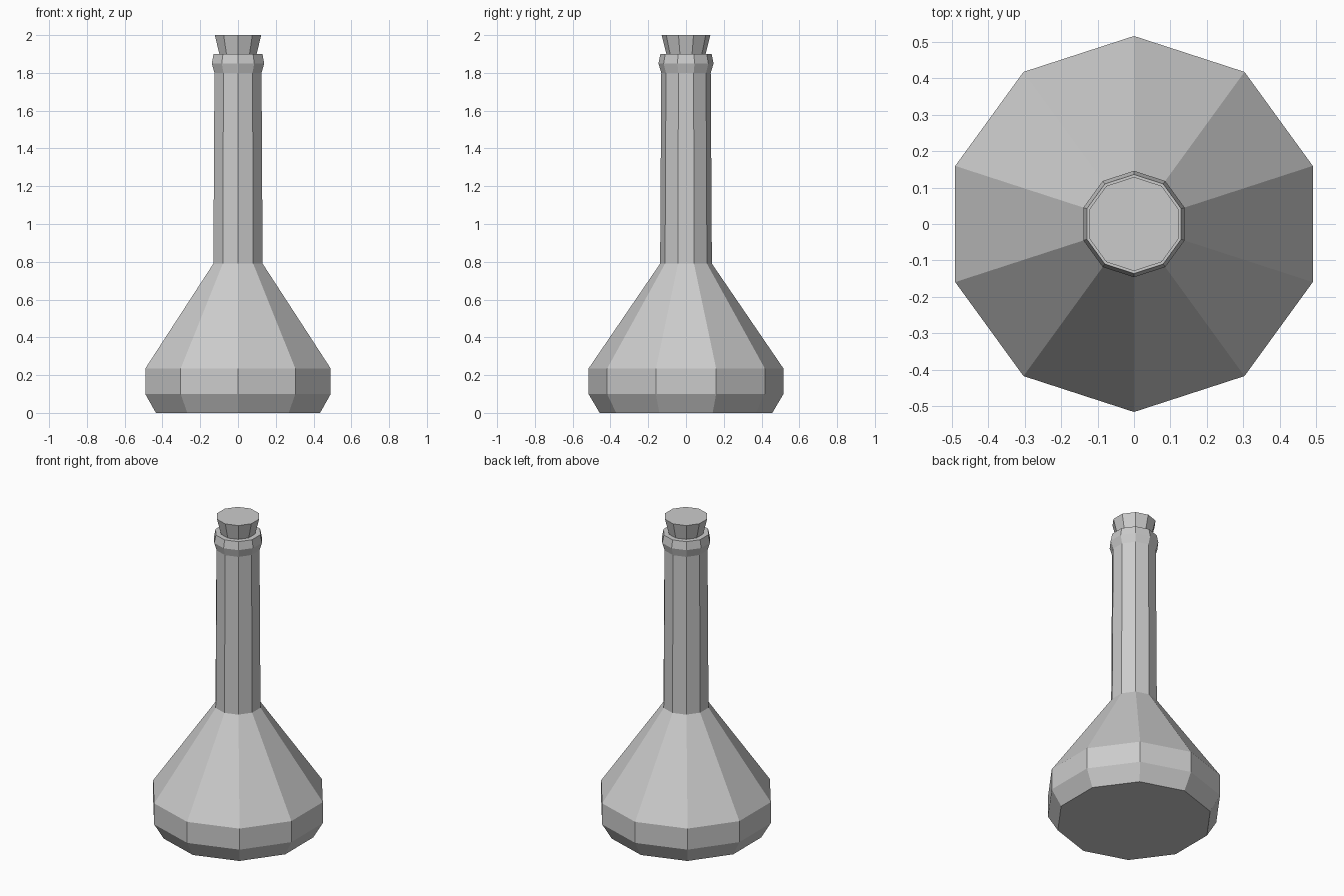
import bpy
import bmesh
from math import cos, sin, tau

SIDES = 10

cube = bpy.data.objects.get("Cube")
if cube:
    bpy.data.objects.remove(cube, do_unlink=True)

grey = bpy.data.materials.new("plain_grey")
grey.use_nodes = True
colour = (0.6, 0.6, 0.6, 1.0)
grey.diffuse_color = colour
grey.node_tree.nodes["Principled BSDF"].inputs["Base Color"].default_value = colour


def turned_part(name, profile):
    """Revolve (radius, height) points into a faceted solid, a corner facing the front."""
    bm = bmesh.new()
    rings = []
    for r, z in profile:
        rings.append([bm.verts.new((r * sin(tau * i / SIDES), -r * cos(tau * i / SIDES), z))
                      for i in range(SIDES)])
    for low, high in zip(rings, rings[1:]):
        for i in range(SIDES):
            j = (i + 1) % SIDES
            bm.faces.new((low[i], low[j], high[j], high[i]))
    bm.faces.new(rings[0][::-1])
    bm.faces.new(rings[-1])
    bmesh.ops.recalc_face_normals(bm, faces=bm.faces)
    mesh = bpy.data.meshes.new(name)
    bm.to_mesh(mesh)
    bm.free()
    mesh.materials.append(grey)
    obj = bpy.data.objects.new(name, mesh)
    bpy.context.collection.objects.link(obj)
    return obj


# Bottle: bevelled base, conical shoulder, long neck and flared lip
turned_part("bottle", [
    (0.457, 0.0), (0.516, 0.1), (0.516, 0.235),
    (0.137, 0.79), (0.131, 1.8), (0.146, 1.85), (0.136, 1.9),
])

# Tapered stopper seated in the mouth
turned_part("stopper", [(0.099, 1.88), (0.104, 1.9), (0.129, 2.0)])
